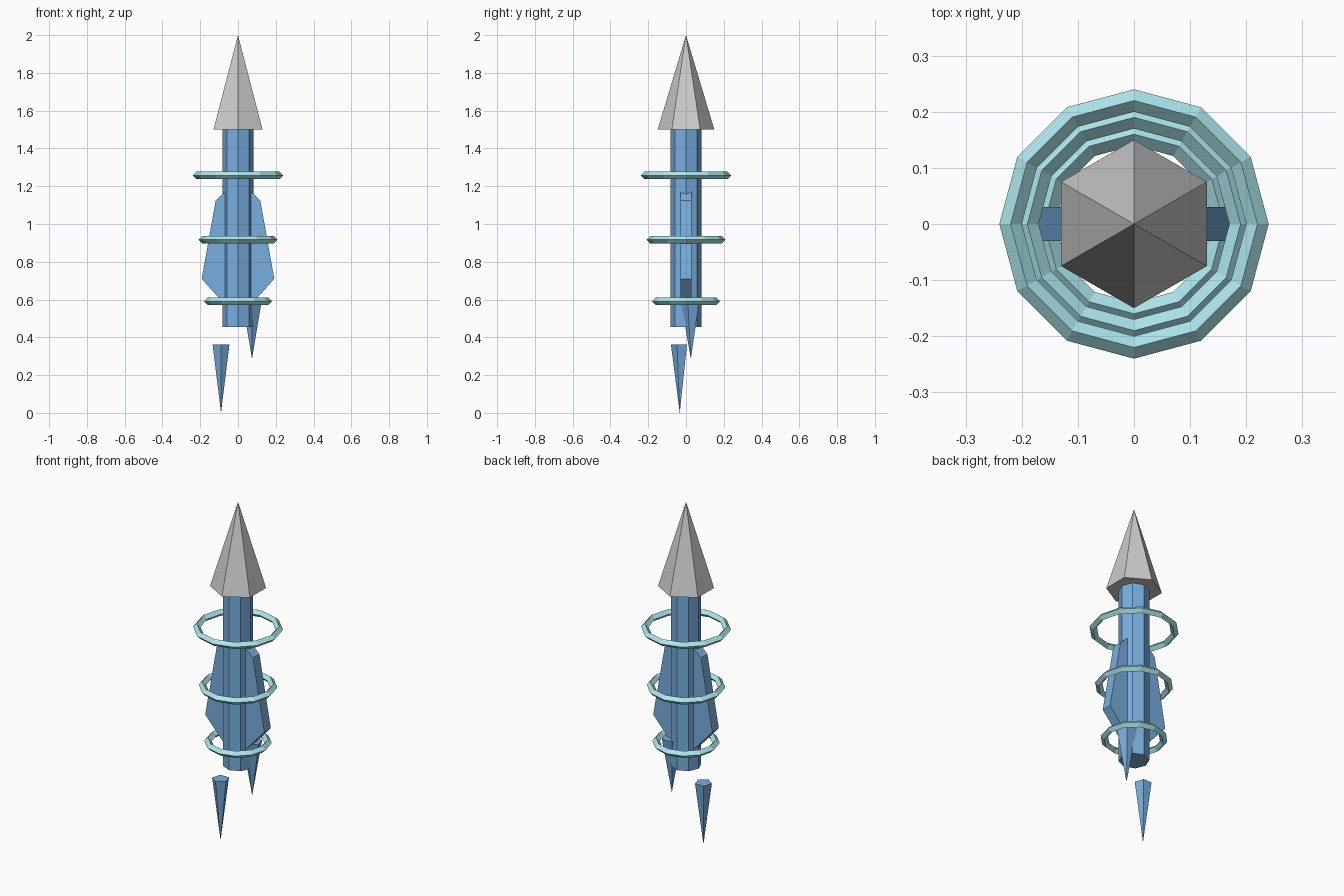
import bpy, bmesh
from math import sin, cos, pi

if "Cube" in bpy.data.objects:
    bpy.data.objects.remove(bpy.data.objects["Cube"])


def material(name, rgb):
    m = bpy.data.materials.new(name)
    m.diffuse_color = (*rgb, 1)
    m.use_nodes = True
    m.node_tree.nodes["Principled BSDF"].inputs["Base Color"].default_value = m.diffuse_color
    return m


BLUE = material("blue", (0.19, 0.42, 0.73))
CYAN = material("pale_cyan", (0.42, 0.80, 0.85))


def make(name, verts, faces, mat=None):
    me = bpy.data.meshes.new(name)
    me.from_pydata(verts, [], faces)
    bm = bmesh.new()
    bm.from_mesh(me)
    bmesh.ops.recalc_face_normals(bm, faces=bm.faces[:])
    bm.to_mesh(me)
    bm.free()
    ob = bpy.data.objects.new(name, me)
    bpy.context.collection.objects.link(ob)
    if mat:
        me.materials.append(mat)
    return ob


def circle(n, r, x, y, z):
    # first corner faces the front (-y)
    return [(x + r * sin(2 * pi * i / n), y - r * cos(2 * pi * i / n), z) for i in range(n)]


def cone(name, n, r, x, y, z_base, z_tip, mat=None):
    verts = circle(n, r, x, y, z_base) + [(x, y, z_tip)]
    faces = [(i, (i + 1) % n, n) for i in range(n)] + [tuple(range(n))]
    return make(name, verts, faces, mat)


def ring(name, major, z, minor=0.02, n=12):
    # diamond cross-section swept round the shaft
    section = [(minor, 0), (0, minor), (-minor, 0), (0, -minor)]
    verts = [v for dr, dz in section for v in circle(n, major + dr, 0, 0, z + dz)]
    faces = [(j * n + i, j * n + (i + 1) % n,
              (j + 1) % 4 * n + (i + 1) % n, (j + 1) % 4 * n + i)
             for j in range(4) for i in range(n)]
    return make(name, verts, faces, CYAN)


# Pointed six-sided tip
cone("tip", 6, 0.15, 0, 0, 1.5, 2.0)

# Eight-sided shaft
make("shaft", circle(8, 0.082, 0, 0, 0.455) + circle(8, 0.082, 0, 0, 1.5),
     [(i, (i + 1) % 8, (i + 1) % 8 + 8, i + 8) for i in range(8)]
     + [tuple(range(8)), tuple(range(8, 16))], BLUE)

# Floating rings
for name, major, z in (("upper_ring", 0.22, 1.257), ("middle_ring", 0.19, 0.917),
                       ("lower_ring", 0.16, 0.59)):
    ring(name, major, z)

# Side fins
profile = [(0.06, 1.178), (0.118, 1.125), (0.192, 0.71), (0.10, 0.607), (0.06, 0.565)]
n = len(profile)
for name, s in (("right_fin", 1), ("left_fin", -1)):
    make(name, [(s * x, y, z) for y in (-0.03, 0.03) for x, z in profile],
         [(i, (i + 1) % n, (i + 1) % n + n, i + n) for i in range(n)]
         + [tuple(range(n)), tuple(range(n, 2 * n))], BLUE)

# Downward pointing shards
cone("lower_shard", 5, 0.047, -0.09, -0.033, 0.363, 0.0, BLUE)
cone("upper_shard", 5, 0.056, 0.074, 0.026, 0.605, 0.285, BLUE)
